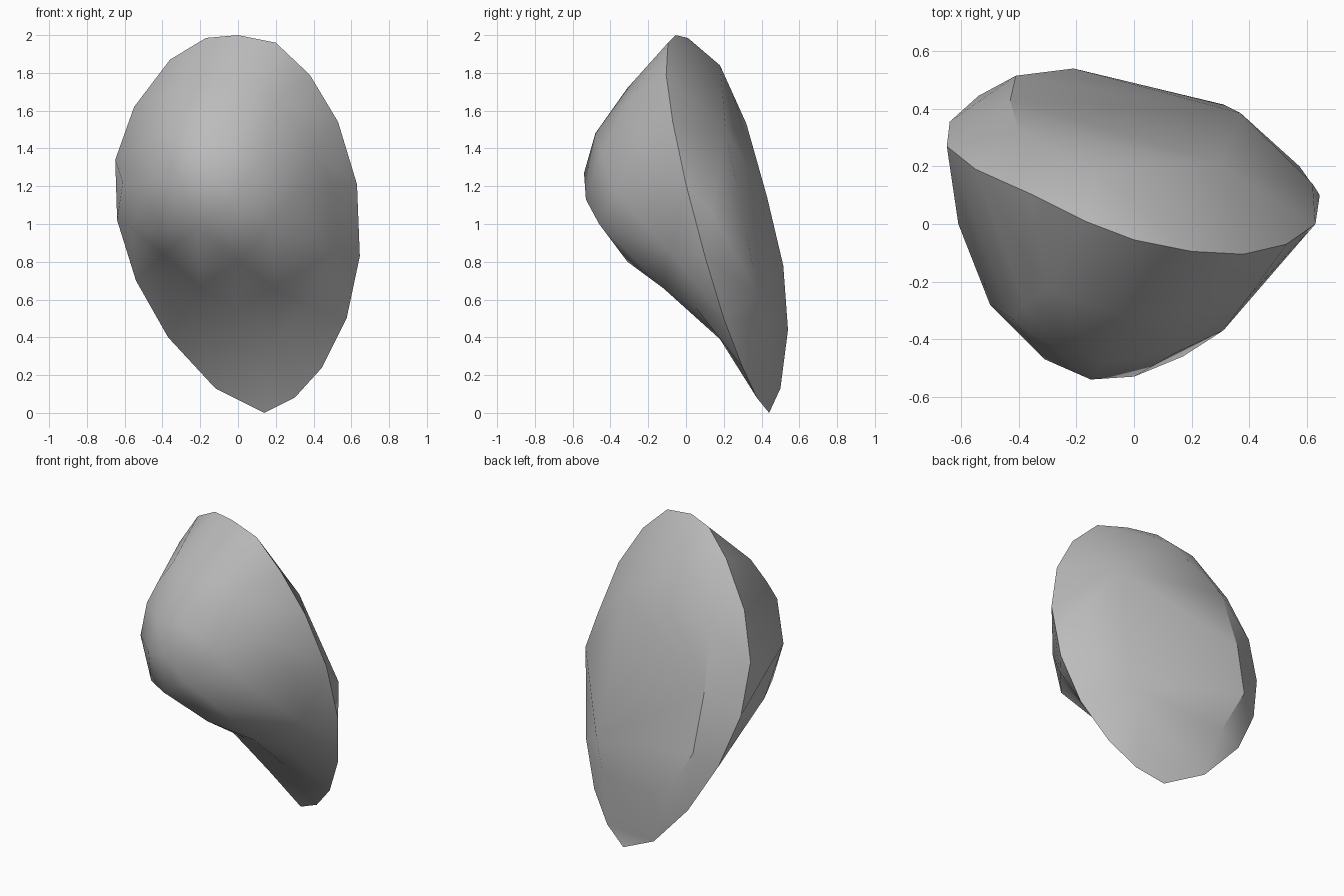
import bpy, bmesh, math
from mathutils import Vector
from mathutils.geometry import delaunay_2d_cdt

cube = bpy.data.objects.get("Cube")
if cube:
    bpy.data.objects.remove(cube, do_unlink=True)

# Sharp rim separating the domed front from the flat back
RIM = [(0, -.055, 2), (.2, -.095, 1.96), (.38, -.105, 1.79), (.53, -.07, 1.54),
       (.63, 0, 1.21), (.645, .1, .83), (.575, .2, .5), (.445, .3, .24),
       (.3, .375, .08), (.14, .44, 0), (-.12, .5, .13), (-.37, .51, .4),
       (-.54, .445, .7), (-.64, .355, 1.02), (-.65, .27, 1.34),
       (-.55, .19, 1.62), (-.36, .105, 1.87), (-.17, .01, 1.985)]

# Ridge under the dome, then the lower crease
RIDGE = [(-.5, -.28, 1.21), (-.31, -.47, 1.23), (-.15, -.54, 1.27),
         (0, -.53, 1.13), (.17, -.46, 1.0), (.5, -.08, .85)]
CREASE = [(-.56, 0, .98), (-.41, -.3, .95), (-.22, -.445, .98),
          (0, -.31, .8), (.2, -.12, .66), (.37, .05, .56)]
# Upper dome and lower hollow
DOME = [(-.05, -.31, 1.72), (.2, -.3, 1.66), (.4, -.25, 1.4), (.5, -.15, 1.2),
        (-.3, -.23, 1.72), (-.38, -.28, 1.58), (-.42, -.33, 1.46),
        (-.1, -.48, 1.48), (.14, -.45, 1.38), (.31, -.37, 1.16),
        (-.27, -.44, 1.44), (-.61, 0, 1.22),
        (-.4, -.13, .84), (-.42, .08, .72), (-.2, .04, .67), (0, .08, .54),
        (.2, .18, .39), (-.1, .27, .36)]
# Side ridge and shallow facets of the back
SIDE_RIDGE = [(-.4, .32, 1.53), (-.43, .43, 1.14), (-.41, .515, .78), (-.21, .54, .44)]
BACK = [(-.13, .18, 1.84), (.31, .415, .45), (.37, .385, .62), (.62, .14, 1.05),
        (.29, .21, 1.5)]


def shell(bm, rim_verts, lines, loose, toward_back):
    """Triangulate one side of the rim through its ridge lines and loose points."""
    verts = list(rim_verts)
    n = len(verts)
    edges = [(i, (i + 1) % n) for i in range(n)]
    for points in lines:
        start = len(verts)
        verts += [bm.verts.new(p) for p in points]
        edges += [(i, i + 1) for i in range(start, len(verts) - 1)]
    verts += [bm.verts.new(p) for p in loose]
    flat = [Vector((v.co.x, v.co.z)) for v in verts]
    result = delaunay_2d_cdt(flat, edges, [], 1, 1e-5)
    coords, faces, origin = result[0], result[2], result[3]
    lookup = [verts[o[0]] if o else None for o in origin]
    for f in faces:
        tri = [lookup[i] for i in f]
        if None in tri:
            continue
        a, b, c = (coords[i] for i in f)
        ccw = (b - a).cross(c - a) > 0     # counter-clockwise in x-z faces -y
        if ccw == toward_back:
            tri.reverse()
        bm.faces.new(tri)
    return verts


def sharpen(bm, path):
    """Mark the edges along a path of vertices as sharp."""
    for a, b in zip(path, path[1:]):
        edge = bm.edges.get((a, b))
        if edge:
            edge.smooth = False


# Build the stone from its two sides
bm = bmesh.new()
rim = [bm.verts.new(p) for p in RIM]
shell(bm, rim, [RIDGE, CREASE], DOME, False)
back = shell(bm, rim, [SIDE_RIDGE], BACK, True)
sharpen(bm, rim + rim[:1])
sharpen(bm, back[len(RIM):len(RIM) + len(SIDE_RIDGE)])
mesh = bpy.data.meshes.new("rock")
bm.to_mesh(mesh)
bm.free()
rock = bpy.data.objects.new("rock", mesh)
bpy.context.collection.objects.link(rock)

# Plain stone colour
grey = bpy.data.materials.new("stone_grey")
grey.use_nodes = True
colour = (.5, .5, .5, 1)
grey.diffuse_color = colour
bsdf = next(n for n in grey.node_tree.nodes if n.type == 'BSDF_PRINCIPLED')
bsdf.inputs["Base Color"].default_value = colour
bsdf.inputs["Roughness"].default_value = .8
mesh.materials.append(grey)

# Smooth faces with a crisp rim
bpy.ops.object.select_all(action='DESELECT')
rock.select_set(True)
bpy.context.view_layer.objects.active = rock
bpy.ops.object.shade_smooth_by_angle(angle=math.radians(45), keep_sharp_edges=True)
